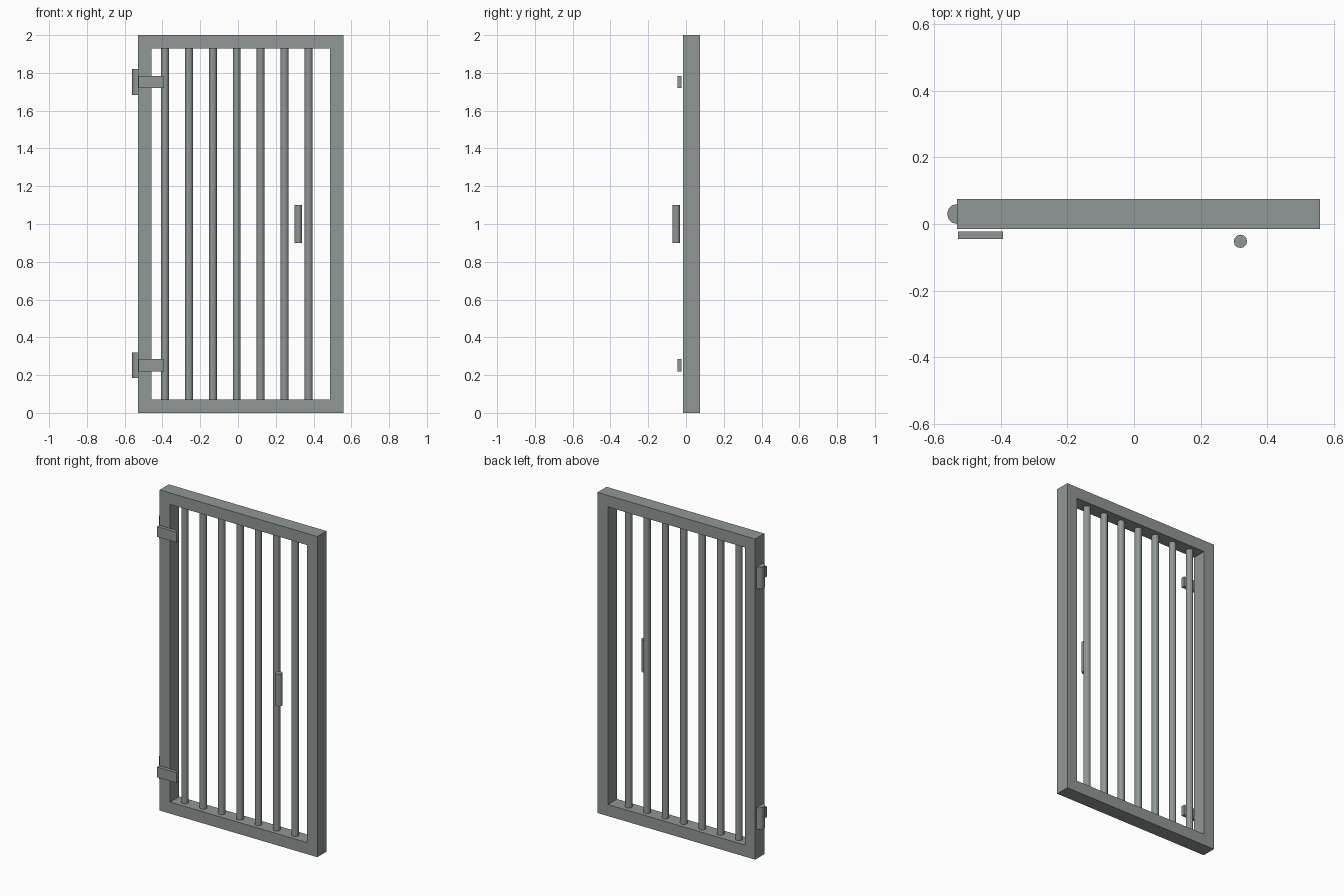
import bpy, bmesh
from mathutils import Matrix, Vector

cube = bpy.data.objects.get("Cube")
if cube:
    bpy.data.objects.remove(cube, do_unlink=True)

# Single painted steel colour
steel = bpy.data.materials.new("grey_steel")
steel.use_nodes = True
colour = (0.28, 0.31, 0.305, 1)
steel.diffuse_color = colour
steel.node_tree.nodes["Principled BSDF"].inputs["Base Color"].default_value = colour


def finish(name, bm):
    bmesh.ops.recalc_face_normals(bm, faces=bm.faces)
    mesh = bpy.data.meshes.new(name)
    bm.to_mesh(mesh)
    bm.free()
    mesh.materials.append(steel)
    obj = bpy.data.objects.new(name, mesh)
    bpy.context.collection.objects.link(obj)
    return obj


def box(name, low, high):
    low, high = Vector(low), Vector(high)
    bm = bmesh.new()
    place = Matrix.Translation((low + high) / 2) @ Matrix.Diagonal((*(high - low), 1))
    bmesh.ops.create_cube(bm, size=1, matrix=place)
    return finish(name, bm)


def rod(name, x, y, bottom, top, radius):
    bm = bmesh.new()
    bmesh.ops.create_cone(bm, cap_ends=True, segments=12, radius1=radius, radius2=radius,
                          depth=top - bottom,
                          matrix=Matrix.Translation((x, y, (bottom + top) / 2)))
    return finish(name, bm)


# Frame: one rectangular ring extruded through its depth
left, right, height, rail = -0.53, 0.558, 2.0, 0.072
front, back = -0.015, 0.075
middle = (front + back) / 2


def rectangle(bm, inset):
    xs, zs = (left + inset, right - inset), (inset, height - inset)
    corners = ((0, 0), (1, 0), (1, 1), (0, 1))
    return [bm.verts.new((xs[i], front, zs[j])) for i, j in corners]


bm = bmesh.new()
outer, inner = rectangle(bm, 0), rectangle(bm, rail)
for i in range(4):
    j = (i + 1) % 4
    bm.faces.new((outer[i], outer[j], inner[j], inner[i]))
ring = bmesh.ops.extrude_face_region(bm, geom=bm.faces[:], use_keep_orig=True)
moved = [v for v in ring["geom"] if isinstance(v, bmesh.types.BMVert)]
bmesh.ops.translate(bm, verts=moved, vec=(0, back - front, 0))
finish("gate_frame", bm)

# Vertical bars
for i in range(7):
    rod(f"bar_{i + 1}", -0.387 + i * 0.1268, middle, rail - 0.01, height - rail + 0.01, 0.021)

# Hinges: a knuckle on the post edge and a strap on the front
for label, z in (("lower", 0.252), ("upper", 1.752)):
    rod(label + "_hinge_knuckle", left, middle, z - 0.068, z + 0.068, 0.03)
    box(label + "_hinge_strap", (-0.527, -0.045, z - 0.032), (-0.392, -0.023, z + 0.032))

# Pull handle
rod("handle", 0.319, -0.052, 0.9, 1.1, 0.02)
